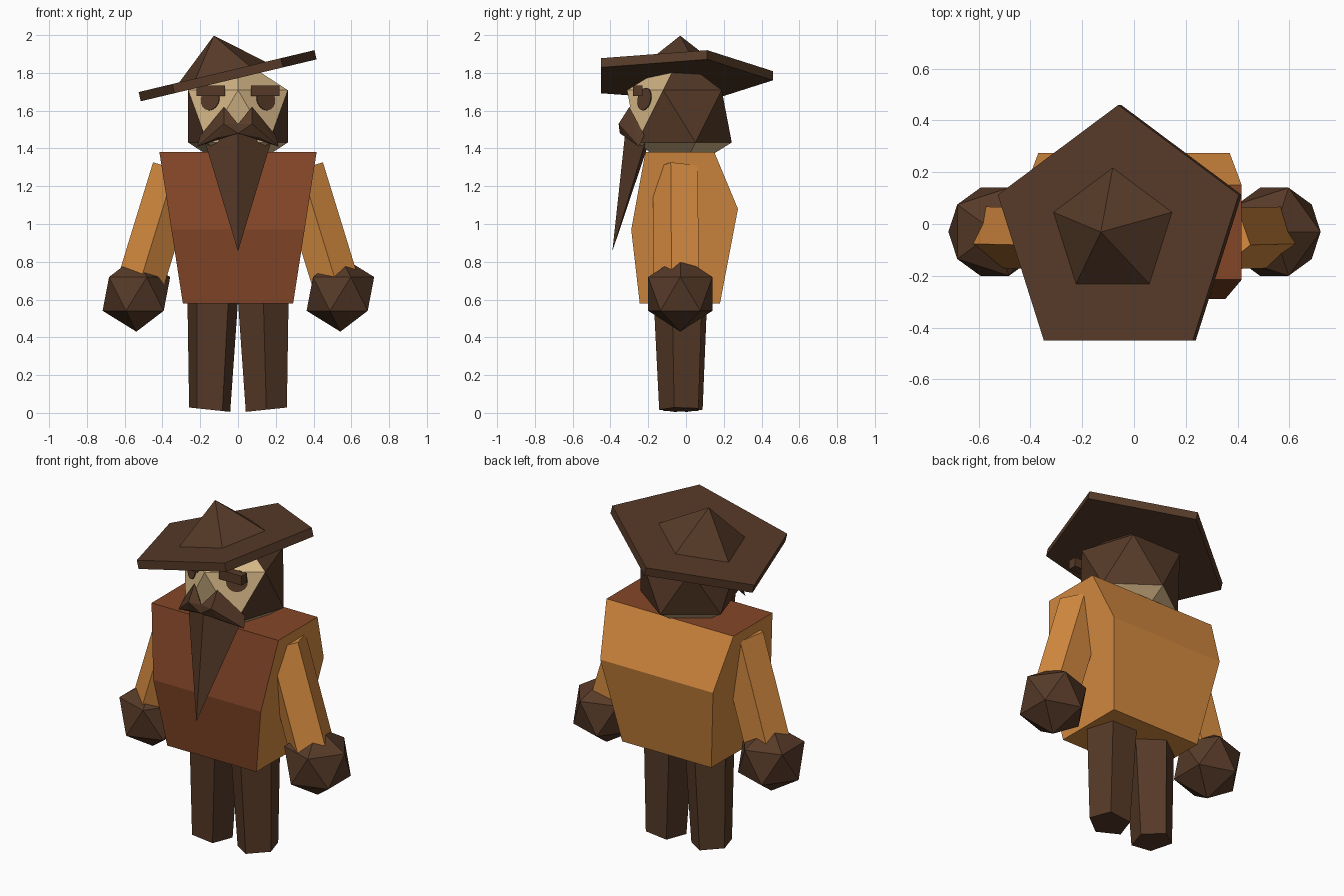
import bpy, bmesh, math
from mathutils import Vector, Matrix

if "Cube" in bpy.data.objects:
    bpy.data.objects.remove(bpy.data.objects["Cube"])


def material(name, hex_code):
    def lin(c):
        c /= 255
        return c / 12.92 if c <= 0.04045 else ((c + 0.055) / 1.055) ** 2.4
    m = bpy.data.materials.new(name)
    m.diffuse_color = [lin(int(hex_code[i:i + 2], 16)) for i in (0, 2, 4)] + [1]
    m.use_nodes = True
    m.node_tree.nodes["Principled BSDF"].inputs["Base Color"].default_value = m.diffuse_color
    return m


BROWN = material("dark_brown", "563A28")
ORANGE = material("orange_cloth", "D68B40")
RUST = material("rust_cloth", "844627")
SKIN = material("skin", "D6B787")


def finish(name, bm, *mats):
    bmesh.ops.recalc_face_normals(bm, faces=bm.faces)
    me = bpy.data.meshes.new(name)
    bm.to_mesh(me)
    bm.free()
    for m in mats:
        me.materials.append(m)
    ob = bpy.data.objects.new(name, me)
    bpy.context.collection.objects.link(ob)
    return ob


def tube(name, mat, top, bottom, r0, r1, tilt, start):
    """Five-sided tapered limb; cross-sections tilt about the y axis."""
    bm = bmesh.new()
    u, v = Vector((math.cos(tilt), 0, math.sin(tilt))), Vector((0, 1, 0))
    rings = []
    for c, r in ((top, r0), (bottom, r1)):
        angles = [math.radians(start + 72 * i) for i in range(5)]
        rings.append([bm.verts.new(Vector(c) + r * (math.cos(a) * u + math.sin(a) * v)) for a in angles])
        bm.faces.new(rings[-1])
    for i in range(5):
        j = (i + 1) % 5
        bm.faces.new((rings[0][i], rings[0][j], rings[1][j], rings[1][i]))
    return finish(name, bm, mat)


def hull(name, mat, points, mirror=False):
    bm = bmesh.new()
    for s in ((1, -1) if mirror else (1,)):
        vs = [bm.verts.new((x * s, y, z)) for x, y, z in points]
        res = bmesh.ops.convex_hull(bm, input=vs)
        bmesh.ops.delete(bm, geom=[g for g in res["geom_interior"] if isinstance(g, bmesh.types.BMVert)],
                         context='VERTS')
    return finish(name, bm, mat)


# Torso: six-sided side profile, narrowing downwards
profile = [(-0.215, 1.38), (-0.29, 0.97), (-0.245, 0.58), (0.18, 0.58), (0.275, 1.08), (0.15, 1.38)]
bm = bmesh.new()
sides = []
for s in (-1, 1):
    sides.append([bm.verts.new((s * (0.292 + (z - 0.58) * 0.155), y, z)) for y, z in profile])
    bm.faces.new(sides[-1])
for i in range(6):
    j = (i + 1) % 6
    f = bm.faces.new((sides[0][i], sides[0][j], sides[1][j], sides[1][i]))
    f.material_index = 1 if i in (0, 1, 5) else 0   # front and top are the vest
finish("torso", bm, ORANGE, RUST)

# Legs, sleeves and hands
for s, side in ((1, "left"), (-1, "right")):
    tube(side + "_leg", BROWN, (s * 0.132, -0.03, 0.68), (s * 0.15, -0.027, 0.017),
         0.145, 0.115, s * math.radians(6), -90 if s > 0 else 90)
    tube(side + "_sleeve", ORANGE, (s * 0.33, -0.045, 1.29), (s * 0.536, -0.04, 0.62),
         0.13, 0.13, s * math.radians(17), -16 if s > 0 else 196)
    bm = bmesh.new()
    bmesh.ops.create_icosphere(bm, subdivisions=1, radius=0.2,
                               matrix=Matrix.Translation((s * 0.54 + 0.002, -0.03, 0.63)))
    finish(side + "_hand", bm, BROWN)

# Head: hair everywhere except the face and the underside
HEAD = Vector((0, -0.035, 1.57))
bm = bmesh.new()
bmesh.ops.create_icosphere(bm, subdivisions=1, radius=0.31,
                           matrix=Matrix.Translation(HEAD) @ Matrix.Rotation(-math.pi / 2, 4, 'Z'))
brow_point = min((v for v in bm.verts if v.co.z > HEAD.z), key=lambda v: v.co.y)
chin_point = min(bm.verts, key=lambda v: v.co.z)
for v in (brow_point, chin_point):
    for f in v.link_faces:
        f.material_index = 1
finish("head", bm, BROWN, SKIN)

# Eyes lie on the slanted face planes, brows are small blocks
for s, side in ((1, "left"), (-1, "right")):
    a = Vector((0, -0.312, 1.709))
    b = Vector((s * 0.264, -0.121, 1.709))
    c = Vector((s * 0.163, -0.259, 1.431))
    n = (b - a).cross(c - a).normalized()
    if n.y > 0:
        n = -n
    pos = Vector((s * 0.145, -0.217, 1.66)) + n * 0.002
    bm = bmesh.new()
    bmesh.ops.create_cone(bm, cap_ends=True, segments=16, radius1=0.06, radius2=0.06, depth=0.009,
                          matrix=Matrix.Translation(pos) @ n.to_track_quat('Z', 'Y').to_matrix().to_4x4())
    finish(side + "_eye", bm, BROWN)
    bm = bmesh.new()
    bmesh.ops.create_cube(bm, size=1, matrix=Matrix.Translation((s * 0.145, -0.255, 1.705))
                          @ Matrix.Diagonal((0.15, 0.05, 0.055, 1)))
    finish(side + "_brow", bm, BROWN)

# Beard and moustache
hull("beard", BROWN, [(-0.18, -0.21, 1.45), (0.18, -0.21, 1.45), (0, -0.32, 1.5),
                      (0, -0.2, 1.42), (0, -0.39, 0.855)])
hull("moustache", BROWN, [(0, -0.345, 1.53), (0, -0.35, 1.48), (0.075, -0.30, 1.62),
                          (0.075, -0.357, 1.53), (0.215, -0.25, 1.41), (0.2, -0.22, 1.47),
                          (0.08, -0.24, 1.5), (0.1, -0.32, 1.46)], mirror=True)

# Hat: tilted five-sided brim with a pointed crown
tilt = Matrix.Translation((-0.055, -0.043, 1.785)) @ Matrix.Rotation(math.radians(-13.4), 4, 'Y')
for name, r0, r1, depth, offset in (("hat_brim", 0.503, 0.503, 0.05, (0, 0, 0)),
                                    ("hat_crown", 0.25, 0, 0.2, (-0.022, 0.012, 0.123))):
    bm = bmesh.new()
    bmesh.ops.create_cone(bm, cap_ends=True, segments=5, radius1=r0, radius2=r1, depth=depth)
    bmesh.ops.remove_doubles(bm, verts=bm.verts, dist=1e-5)
    back = max(bm.verts, key=lambda v: v.co.y).co
    turn = math.pi / 2 - math.atan2(back.y, back.x)   # one corner points backwards
    bm.transform(tilt @ Matrix.Translation(offset) @ Matrix.Rotation(turn, 4, 'Z'))
    finish(name, bm, BROWN)
